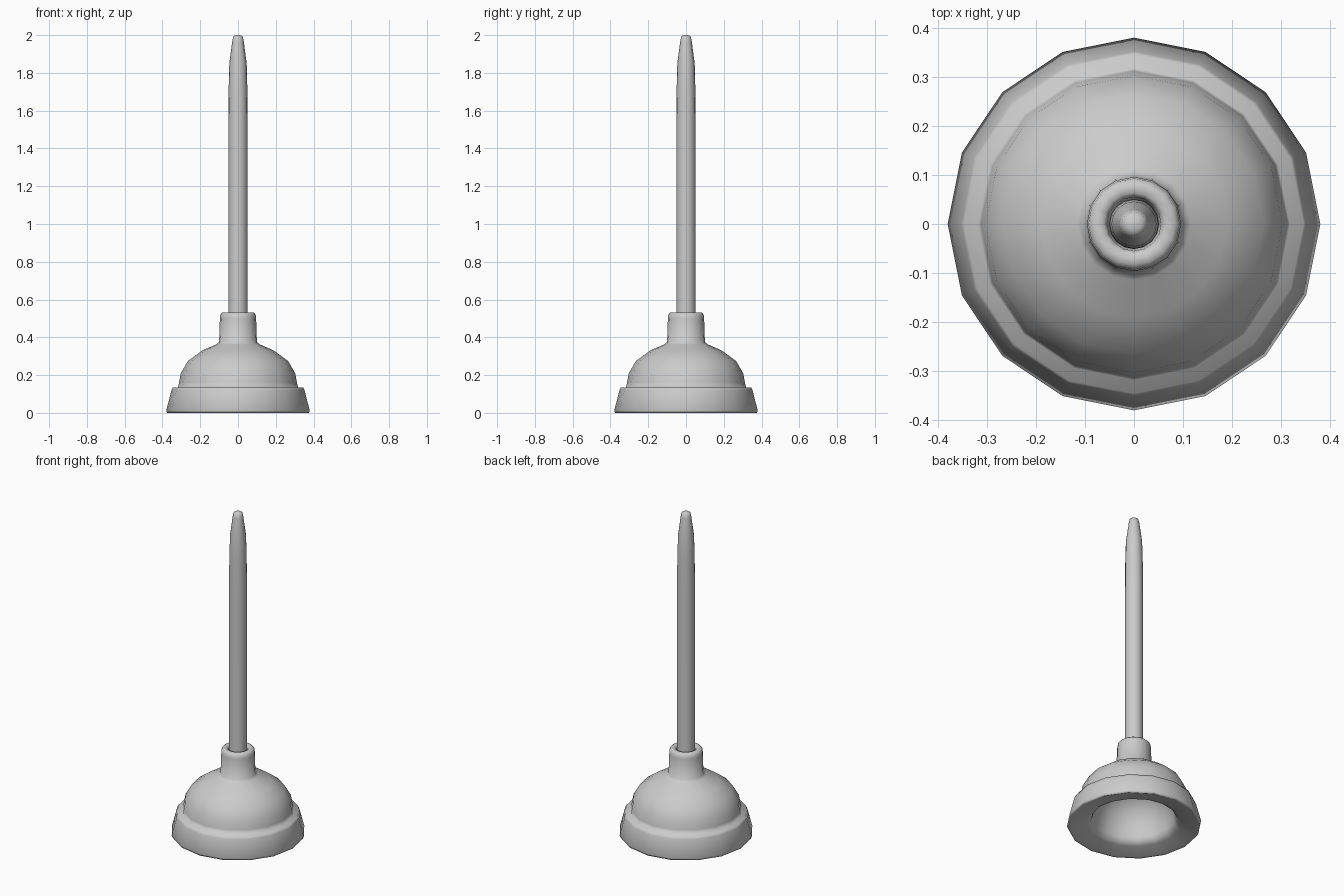
import bpy, bmesh
from math import cos, sin, pi, radians

if "Cube" in bpy.data.objects:
    bpy.data.objects.remove(bpy.data.objects["Cube"])


def lathe(name, profile, sides, angle):
    """Spin an (r, z) profile about z; r = 0 ends become poles."""
    bm = bmesh.new()
    rings = []
    for r, z in profile:
        if r == 0:
            rings.append([bm.verts.new((0, 0, z))] * sides)
        else:
            rings.append([bm.verts.new((r * cos(2 * pi * i / sides), r * sin(2 * pi * i / sides), z))
                          for i in range(sides)])
    for a, b in zip(rings, rings[1:]):
        for i in range(sides):
            j = (i + 1) % sides
            bm.faces.new(dict.fromkeys((a[i], a[j], b[j], b[i])))
    bmesh.ops.recalc_face_normals(bm, faces=bm.faces)
    mesh = bpy.data.meshes.new(name)
    bm.to_mesh(mesh)
    bm.free()
    obj = bpy.data.objects.new(name, mesh)
    bpy.context.collection.objects.link(obj)
    bpy.ops.object.select_all(action='DESELECT')
    obj.select_set(True)
    bpy.context.view_layer.objects.active = obj
    bpy.ops.object.shade_smooth_by_angle(angle=radians(angle))
    return obj


# Rubber cup: inner dome, underside lip, flared rim, outer dome, collar, socket
lathe("rubber_cup", [
    (0, 0.29), (0.08, 0.28), (0.15, 0.245), (0.205, 0.18), (0.23, 0.10),
    (0.236, 0.06), (0.245, 0.035), (0.27, 0.018), (0.365, 0.003), (0.375, 0.0), (0.38, 0.012),
    (0.352, 0.12), (0.346, 0.135), (0.318, 0.135),
    (0.312, 0.16), (0.303, 0.21), (0.265, 0.275), (0.19, 0.33), (0.115, 0.363),
    (0.10, 0.375), (0.096, 0.50), (0.093, 0.522), (0.083, 0.531), (0.064, 0.531),
    (0.055, 0.52), (0.051, 0.45)], 16, 110)

# Wooden handle with tapered rounded tip
lathe("handle", [
    (0, 0.45), (0.051, 0.45), (0.051, 1.50), (0.050, 1.70), (0.046, 1.85),
    (0.030, 1.97), (0.025, 1.992), (0.014, 1.999), (0, 2.0)], 16, 80)
